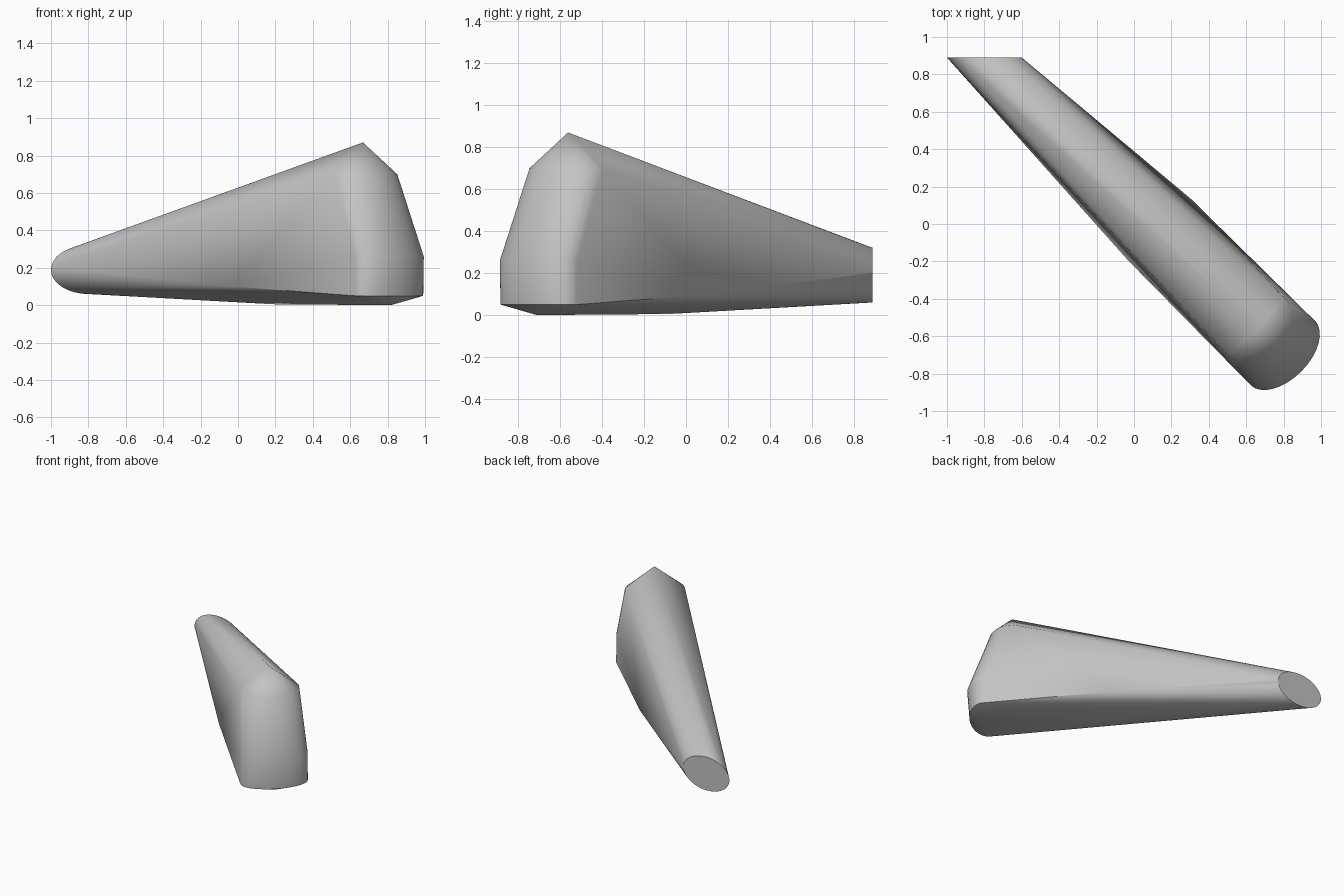
import bpy, bmesh, math
from mathutils import Vector

cube = bpy.data.objects.get("Cube")
if cube:
    bpy.data.objects.remove(cube)

grey = bpy.data.materials.new("plain grey")
grey.use_nodes = True
colour = (0.55, 0.55, 0.55, 1)
grey.diffuse_color = colour
grey.node_tree.nodes["Principled BSDF"].inputs["Base Color"].default_value = colour


def place(along, across, z):
    """Point measured along and across the diagonal axis of the body."""
    v = across + 0.075
    return Vector(((along + v) / math.sqrt(2), (v - along) / math.sqrt(2), z))


def nose(along, half_width, depth, z, steps=16):
    """Half ellipse bulging forward at the thick end."""
    angles = [math.pi * (i / steps - 0.5) for i in range(steps + 1)]
    return [place(along + depth * math.cos(a), half_width * math.sin(a), z) for a in angles]


# Thick end: peak, shoulder, waist and foot
points = [place(0.87, 0, 0.87)]
points += nose(0.85, 0.215, 0.18, 0.70)
points += nose(1.05, 0.243, 0.14, 0.26)
points += nose(1.055, 0.243, 0.12, 0.05)

# Keel and lower side corners
points += [place(1.08, 0, 0), place(0.19, 0, 0.005)]
points += [place(0.12, side * 0.235, 0.10) for side in (-1, 1)]

# Thin end: flat oval cut facing the back
for i in range(48):
    a = math.tau * i / 48
    points.append(Vector((-0.8 + 0.2 * math.cos(a), 0.89, 0.19 + 0.13 * math.sin(a))))

# Taut skin over all sections
bm = bmesh.new()
for p in points:
    bm.verts.new(p)
hull = bmesh.ops.convex_hull(bm, input=bm.verts[:])
loose = {g for g in hull["geom_interior"] + hull["geom_unused"] if isinstance(g, bmesh.types.BMVert)}
bmesh.ops.delete(bm, geom=list(loose), context="VERTS")
bmesh.ops.dissolve_limit(bm, angle_limit=0.01, verts=bm.verts[:], edges=bm.edges[:])
bmesh.ops.recalc_face_normals(bm, faces=bm.faces[:])
mesh = bpy.data.meshes.new("tapered_body")
bm.to_mesh(mesh)
bm.free()
mesh.materials.append(grey)
body = bpy.data.objects.new("tapered_body", mesh)
bpy.context.collection.objects.link(body)

bpy.ops.object.select_all(action="DESELECT")
body.select_set(True)
bpy.context.view_layer.objects.active = body
bpy.ops.object.shade_smooth_by_angle(angle=math.radians(40))
